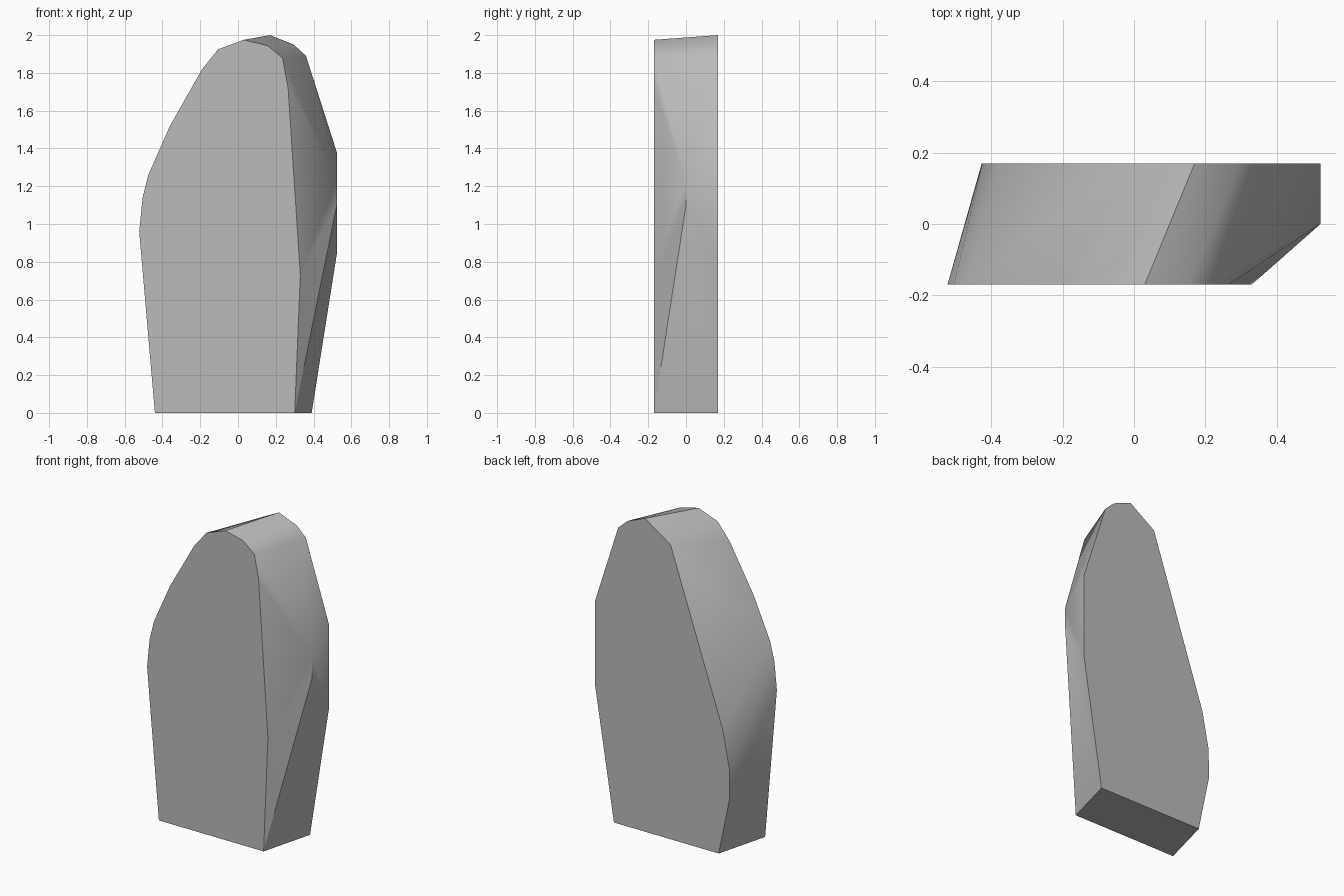
import bpy
import bmesh
import math

cube = bpy.data.objects.get("Cube")
if cube:
    bpy.data.objects.remove(cube, do_unlink=True)

# Stone colour
stone = bpy.data.materials.new("stone grey")
stone.use_nodes = True
grey = (0.5, 0.5, 0.5, 1.0)
stone.diffuse_color = grey
bsdf = stone.node_tree.nodes["Principled BSDF"]
bsdf.inputs["Base Color"].default_value = grey
bsdf.inputs["Roughness"].default_value = 0.9

# Outlines (x, z) of the front and back faces, and the shoulder between them
half_depth = 0.17
front = [(-0.44, 0), (-0.523, 0.96), (-0.505, 1.14), (-0.475, 1.26),
         (-0.36, 1.52), (-0.19, 1.82), (-0.105, 1.925), (0.03, 1.975),
         (0.155, 1.945), (0.235, 1.88), (0.265, 1.72), (0.33, 0.73), (0.30, 0)]
back = [(-0.35, 0), (-0.427, 0.37), (-0.425, 0.56), (-0.378, 0.80),
        (-0.01, 1.88), (0.17, 2.0), (0.295, 1.95), (0.36, 1.89),
        (0.523, 1.38), (0.523, 0.84), (0.39, 0)]
shoulder = [(0.523, 1.24), (0.523, 1.10)]

# Slab: faceted hull spanning the outlines
bm = bmesh.new()
for outline, y in ((front, -half_depth), (back, half_depth), (shoulder, 0)):
    for x, z in outline:
        bm.verts.new((x, y, z))
bmesh.ops.convex_hull(bm, input=bm.verts)
bmesh.ops.dissolve_limit(bm, angle_limit=math.radians(0.5),
                         verts=bm.verts, edges=bm.edges)
bmesh.ops.recalc_face_normals(bm, faces=bm.faces)

mesh = bpy.data.meshes.new("stone_slab")
bm.to_mesh(mesh)
bm.free()
mesh.materials.append(stone)
slab = bpy.data.objects.new("stone_slab", mesh)
bpy.context.collection.objects.link(slab)

# Soft shading around the rim, crisp front and back edges
bpy.ops.object.select_all(action="DESELECT")
slab.select_set(True)
bpy.context.view_layer.objects.active = slab
bpy.ops.object.shade_smooth_by_angle(angle=math.radians(30))
